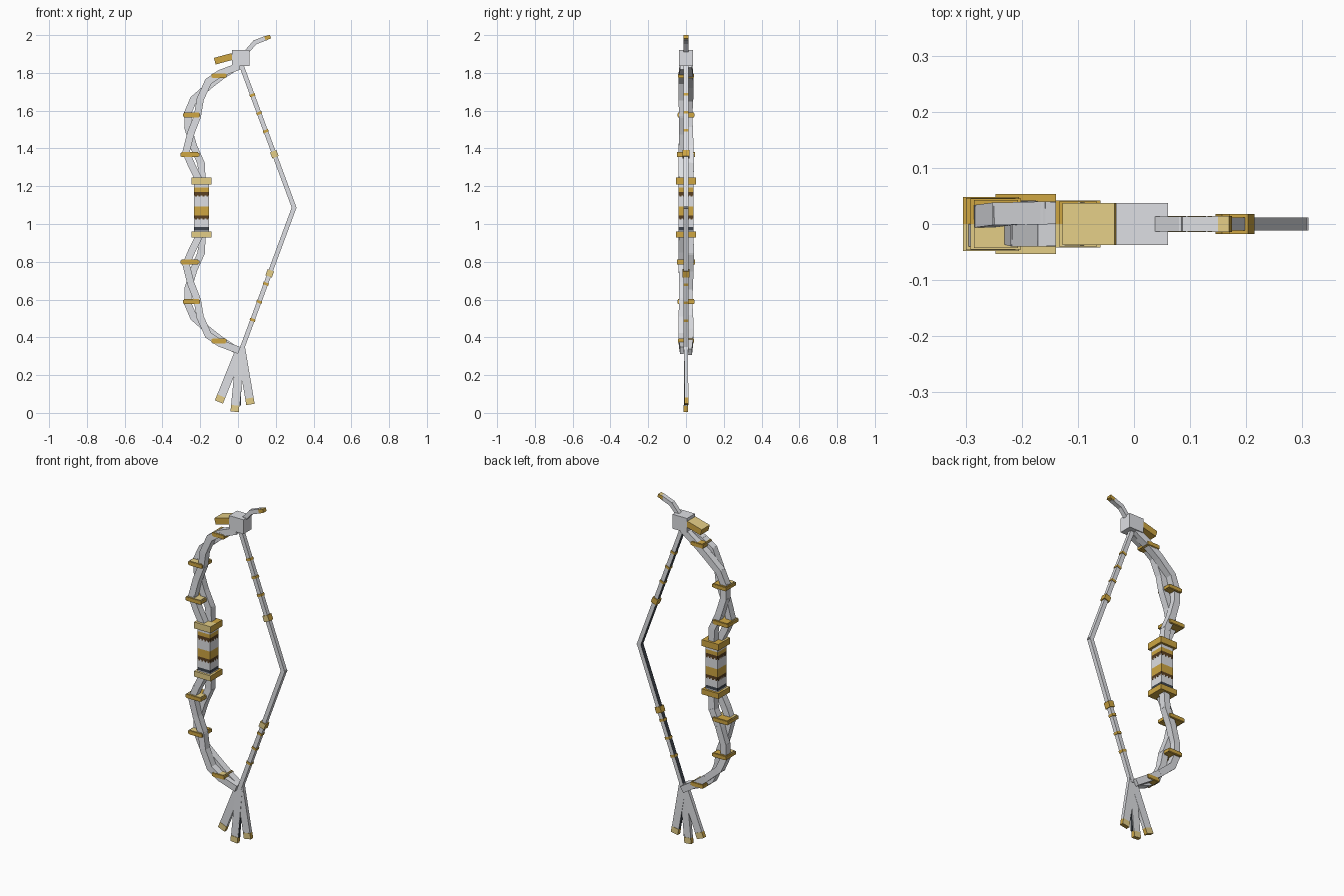
import bpy
from mathutils import Vector, Matrix

if "Cube" in bpy.data.objects:
    bpy.data.objects.remove(bpy.data.objects["Cube"])


def material(name, rgb):
    m = bpy.data.materials.new(name)
    m.use_nodes = True
    m.diffuse_color = (*rgb, 1)
    m.node_tree.nodes["Principled BSDF"].inputs["Base Color"].default_value = (*rgb, 1)
    return m


SILVER = material("silver grey", (0.73, 0.74, 0.77))
OCHRE = material("ochre gold", (0.62, 0.38, 0.055))
TAN = material("pale gold", (0.77, 0.61, 0.24))
BROWN = material("dark brown", (0.10, 0.05, 0.015))
SLATE = material("dark slate", (0.05, 0.06, 0.075))
MID = 1.083  # height about which the limbs are symmetrical
FRONT, BACK, UP, INNER = (Vector(v) for v in ((0, -1, 0), (0, 1, 0), (0, 0, 1), (-1, 0, 0)))


def bar(name, p, q, width, depth, mat, toward=(), accent=TAN):
    """Square bar from p to q; depth is along y. Faces turned 'toward' get the accent."""
    p, q = Vector(p), Vector(q)
    along = (q - p).normalized()
    side = Vector((0, 1, 0)).cross(along).normalized()
    back = along.cross(side)
    bpy.ops.mesh.primitive_cube_add(size=1)
    ob = bpy.context.object
    ob.name = name
    frame = Matrix((side * width, back * depth, q - p)).transposed().to_4x4()
    ob.data.transform(Matrix.Translation((p + q) / 2) @ frame)
    ob.data.materials.append(mat)
    if toward:
        ob.data.materials.append(accent)
        for f in ob.data.polygons:
            f.material_index = int(any(f.normal.dot(d) > 0.8 for d in toward))


def block(name, x, z0, z1, width, depth, mat, y=0.0, toward=()):
    bar(name, (x, y, z0), (x, y, z1), width, depth, mat, toward)


def ring(name, x, z0, z1, width, depth, toward):
    """Gold tie in two halves, the front one with paler faces."""
    block(f"{name}_front", x, z0, z1, width, depth / 2, OCHRE, -depth / 4, toward)
    block(f"{name}_back", x, z0, z1, width, depth / 2, OCHRE, depth / 4)


def chain(name, points, width, depth, mat, flip=False):
    """Row of slightly overlapping bars through (x, y, z) points."""
    pts = [Vector((x, y, 2 * MID - z if flip else z)) for x, y, z in points]
    for i, (a, b) in enumerate(zip(pts, pts[1:])):
        d = (b - a).normalized() * 0.006
        bar(f"{name}_{i + 1}", a - d, b + d, width, depth, mat)


# Wrapped grip
GRIP = -0.193
levels = [(0.955, 0.966, SILVER), (0.966, 0.983, SLATE), (0.983, 1.030, SILVER),
          (1.030, 1.046, BROWN), (1.046, 1.093, OCHRE), (1.093, 1.152, SILVER),
          (1.152, 1.170, BROWN), (1.170, 1.192, OCHRE), (1.192, 1.215, SILVER)]
for i, (lo, hi, mat) in enumerate(levels):
    block(f"grip_band_{i + 1}", GRIP, lo, hi, 0.08, 0.08, mat)
    if mat is BROWN:  # ragged lower edge
        for k in (-0.03, -0.01, 0.01, 0.03):
            block("ragged_edge_across", GRIP + k, lo - 0.007, lo, 0.01, 0.081, BROWN)
            block("ragged_edge_along", GRIP, lo - 0.007, lo, 0.081, 0.01, BROWN, k)

# Grip collars
ring("upper_collar", GRIP, 1.21, 1.247, 0.108, 0.107, (FRONT, UP))
ring("lower_collar", GRIP, 0.928, 0.96, 0.108, 0.107, (FRONT, UP))

# Limbs: two woven strands each, tied with bands
strand_a = [(-0.19, 0.02, 1.23), (-0.195, 0.022, 1.32), (-0.235, 0.02, 1.41),
            (-0.265, 0.016, 1.51), (-0.265, 0.014, 1.59), (-0.235, 0.018, 1.66),
            (-0.15, 0.02, 1.735), (-0.085, 0.018, 1.785), (0.0, 0.012, 1.84)]
strand_b = [(-0.205, -0.018, 1.23), (-0.245, -0.02, 1.31), (-0.275, -0.02, 1.38),
            (-0.25, -0.016, 1.48), (-0.215, -0.016, 1.57), (-0.20, -0.02, 1.66),
            (-0.157, -0.02, 1.755), (-0.095, -0.018, 1.797), (0.0, -0.012, 1.833)]
bands = [(-0.255, 1.367, 0.10, 0.097), (-0.246, 1.577, 0.09, 0.09), (-0.10, 1.785, 0.08, 0.084)]
for limb, flip in (("upper", False), ("lower", True)):
    chain(f"{limb}_strand_back", strand_a, 0.038, 0.04, SILVER, flip)
    chain(f"{limb}_strand_front", strand_b, 0.038, 0.04, SILVER, flip)
    for i, (x, z, w, d) in enumerate(bands):
        z = 2 * MID - z if flip else z
        # thin wide plate around a taller, narrower core gives stepped ends
        ring(f"{limb}_band_{i + 1}", x, z - 0.009, z + 0.009, w, d, (UP,))
        ring(f"{limb}_band_core_{i + 1}", x, z - 0.013, z + 0.013, w - 0.012, d - 0.004, (UP,))

# Drawn string, dark on the inside, with beads
nock = Vector((0.297, 0, 1.087))
for half, end, big_t in (("upper", Vector((0.014, 0, 1.85)), 0.63),
                         ("lower", Vector((0.015, 0, 0.325)), 0.543)):
    along = (nock - end).normalized()
    bar(f"{half}_string", end, nock + along * 0.008, 0.024, 0.024, SILVER, (INNER,), SLATE)
    for i, t in enumerate((0.22, 0.345, 0.47)):
        c = end.lerp(nock, t)
        h = along * 0.007
        bar(f"{half}_bead_{i + 1}", c - h, c + h, 0.029, 0.029, OCHRE)
    c = end.lerp(nock, big_t)
    h = along * 0.017
    bar(f"{half}_large_bead", c - h, c + h, 0.036, 0.036, OCHRE, (FRONT,))

# Head block with peg and curved horn
block("head_block", 0.014, 1.836, 1.92, 0.093, 0.075, SILVER)
bar("head_peg", (-0.03, 0, 1.887), (-0.123, 0, 1.862), 0.036, 0.074, OCHRE, (UP,))
chain("horn", [(0.04, 0, 1.905), (0.09, 0, 1.962), (0.148, 0, 1.984)], 0.024, 0.026, SILVER)
bar("horn_tip", (0.142, 0, 1.983), (0.172, 0, 1.992), 0.02, 0.028, OCHRE, (UP,))

# Tail feathers with pale tips; the left one is dark on the inside
root = Vector((0.015, 0, 0.345))
feathers = [("left", (0.066, 0.003, 0.045), 0.045, (INNER,)),
            ("middle", (-0.018, -0.002, 0.006), 0.044, ()),
            ("right", (-0.101, 0.001, 0.058), 0.046, ())]
for name, tip, w, dark in feathers:
    tip = Vector(tip)
    cut = tip + (root - tip).normalized() * 0.034
    bar(f"{name}_feather", root, cut, w, 0.02, SILVER, dark, SLATE)
    bar(f"{name}_feather_tip", cut, tip, w, 0.023, OCHRE, (FRONT, BACK))
bar("dark_feather", (0.014, -0.004, 0.23), (0.008, -0.004, 0.04), 0.014, 0.012, SLATE)
